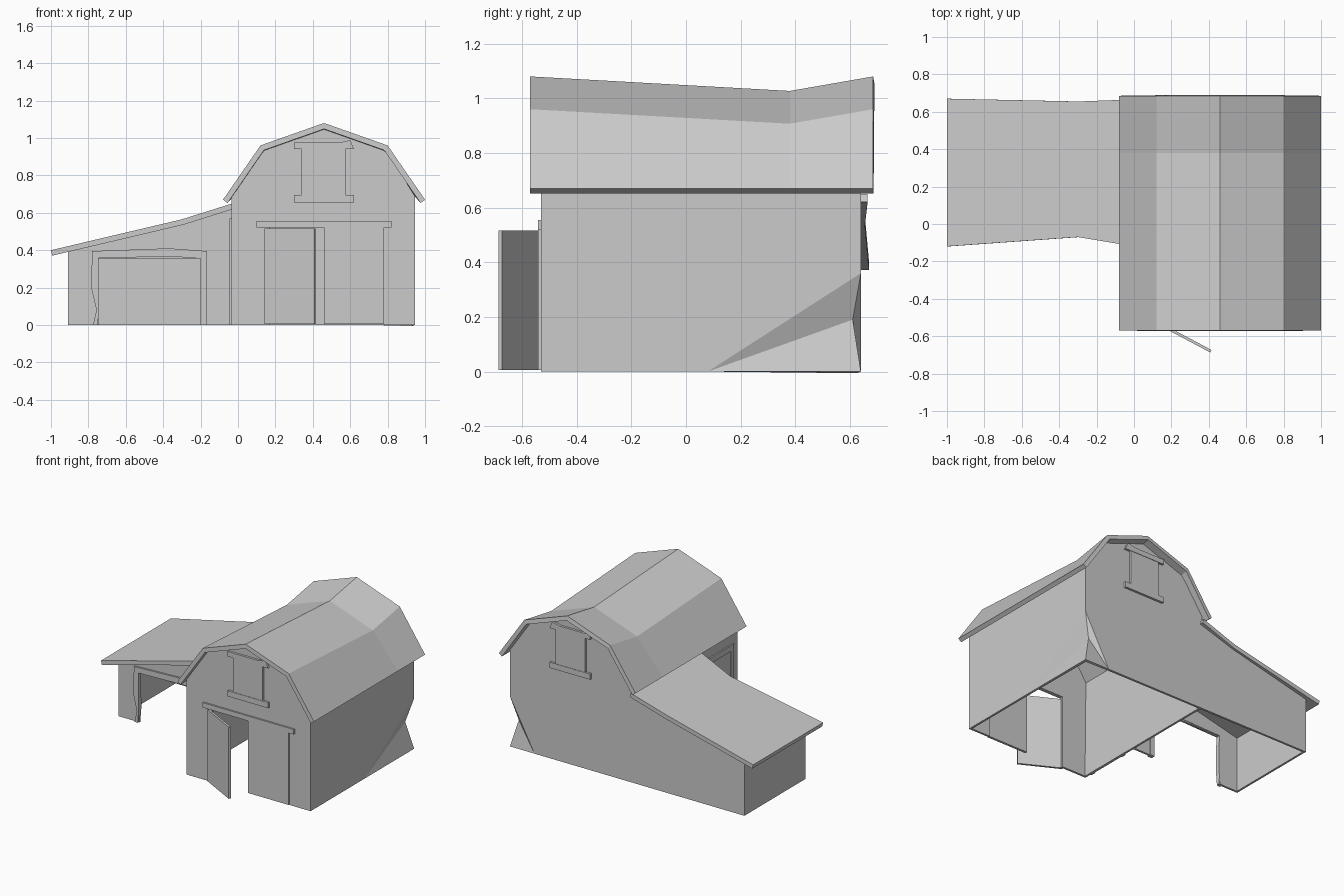
import bpy, bmesh, math
from mathutils import Vector, Matrix

cube = bpy.data.objects.get("Cube")
if cube:
    bpy.data.objects.remove(cube, do_unlink=True)

GREY = (0.6, 0.6, 0.6, 1)
mat = bpy.data.materials.new("plain grey")
mat.use_nodes = True
mat.diffuse_color = GREY
mat.node_tree.nodes["Principled BSDF"].inputs["Base Color"].default_value = GREY


def finish(name, bm, thickness=0):
    mesh = bpy.data.meshes.new(name)
    bm.to_mesh(mesh)
    bm.free()
    mesh.materials.append(mat)
    obj = bpy.data.objects.new(name, mesh)
    bpy.context.collection.objects.link(obj)
    if thickness:
        mod = obj.modifiers.new("thickness", 'SOLIDIFY')
        mod.thickness = thickness
        mod.offset = -1
        mod.use_even_offset = True
    return obj


def shell(name, faces, centre, thickness):
    """Joined polygons facing away from centre, thickened inwards."""
    bm = bmesh.new()
    for pts in faces:
        bm.faces.new([bm.verts.new(p) for p in pts])
    bmesh.ops.remove_doubles(bm, verts=bm.verts, dist=0.0005)
    bm.normal_update()
    for f in bm.faces:
        if f.normal.dot(f.calc_center_median() - Vector(centre)) < 0:
            f.normal_flip()
    return finish(name, bm, thickness)


def box(name, x, y, z):
    bm = bmesh.new()
    bmesh.ops.create_cube(bm, size=1)
    for v in bm.verts:
        for i, (lo, hi) in enumerate((x, y, z)):
            v.co[i] = lo if v.co[i] < 0 else hi
    return finish(name, bm)


def plate(name, outline, place, depth):
    """Flat outline placed in space, extruded along depth."""
    bm = bmesh.new()
    face = bm.faces.new([bm.verts.new(place(a, b)) for a, b in outline])
    new = bmesh.ops.extrude_face_region(bm, geom=[face])["geom"]
    bmesh.ops.translate(bm, vec=depth, verts=[g for g in new if isinstance(g, bmesh.types.BMVert)])
    bmesh.ops.recalc_face_normals(bm, faces=bm.faces)
    return finish(name, bm)


def strips(rows):
    """Quads between neighbouring rows of points."""
    return [(r[i], r[i + 1], s[i + 1], s[i])
            for r, s in zip(rows, rows[1:]) for i in range(len(r) - 1)]


# Barn walls, with a dented rear corner
L, R, F, B = -0.035, 0.945, -0.53, 0.64
TOP = 0.69
gable = [(R, TOP), (0.785, 0.945), (0.457, 1.06), (0.135, 0.945), (L, TOP)]
dent, corner, high = (0.895, 0.61, 0.19), (R, B, 0), (R, B, 0.36)
side_foot, back_foot = (R, 0.08, 0), (0.75, B, 0)
doorway = [(0.17, 0), (0.17, 0.52), (0.78, 0.52), (0.78, 0)]
front = [(L, 0)] + doorway + [(R, 0)] + gable
shell("barn_walls", [
    [(x, F, z) for x, z in front],
    [(L, F, 0), (L, B, 0), (L, B, TOP), (L, F, TOP)],
    [(R, F, 0), side_foot, high, (R, B, TOP), (R, F, TOP)],
    [(L, B, 0), back_foot, high] + [(x, B, z) for x, z in gable],
    [side_foot, dent, high], [side_foot, corner, dent],
    [back_foot, dent, high], [back_foot, corner, dent],
], (0.455, 0.05, 0.35), 0.015)

# Gambrel roof with a sagging ridge
section = [(-0.08, 0.67, 0), (0.12, 0.96, 1), (0.46, 1.08, 1), (0.8, 0.96, 1), (1.0, 0.67, 0)]
rows = [[(x, y, z - sag * k) for x, z, k in section]
        for y, sag in ((-0.57, 0), (0.38, 0.053), (0.685, 0))]
shell("barn_roof", strips(rows), (0.46, 0.05, 0.3), 0.03)

# Lean-to walls with an open front
SL, SF = -0.91, -0.05
slope = [(L, 0.63), (-0.3, 0.545), (SL, 0.4)]
opening = [(-0.745, 0), (-0.745, 0.355), (-0.2, 0.355), (-0.2, 0)]
shell("shed_walls", [
    [(x, SF, z) for x, z in [(SL, 0)] + opening + [(L, 0)] + slope],
    [(x, B, z) for x, z in [(SL, 0), (L, 0)] + slope],
    [(SL, SF, 0), (SL, B, 0), (SL, B, 0.4), (SL, SF, 0.4)],
], (-0.45, 0.3, 0.2), 0.015)

# Lean-to roof with uneven eaves
rows = [[(x, y0, z), (x, y1, z)] for x, z, y0, y1 in (
    (-1.0, 0.4, -0.12, 0.67), (-0.3, 0.565, -0.07, 0.655), (-0.03, 0.65, -0.115, 0.665))]
shell("shed_roof", strips(rows), (-0.5, 0.3, -2), 0.03)

# Crooked trim around the lean-to opening
trim = [(-0.775, 0), (-0.757, 0.08), (-0.785, 0.2), (-0.78, 0.395), (-0.37, 0.41), (-0.165, 0.395),
        (-0.165, 0), (-0.2, 0), (-0.2, 0.355), (-0.36, 0.367), (-0.745, 0.357), (-0.742, 0.1), (-0.75, 0)]
plate("shed_trim", trim, lambda a, b: (a, SF - 0.012, b), (0, 0.03, 0))

# Front doors: one closed, one swung open, under a lintel
box("closed_door", (0.46, 0.78), (-0.542, -0.525), (0.005, 0.52))
door = box("open_door", (0, 0.3), (-0.015, 0), (0.005, 0.517))
door.matrix_world = Matrix.Translation((0.15, -0.533, 0)) @ Matrix.Rotation(math.radians(-28), 4, 'Z')
box("door_lintel", (0.1, 0.82), (-0.542, -0.525), (0.52, 0.555))

# Loft shutters with crooked boards on both gables
upper = [(0.3, 0.94), (0.3, 0.975), (0.54, 0.975), (0.6, 0.988), (0.62, 0.94)]
for label, y, out in (("front", F, -1), ("back", B, 1)):
    box(label + "_shutter", (0.34, 0.575), sorted((y, y + out * 0.013)), (0.695, 0.94))
    box(label + "_sill", (0.3, 0.62), sorted((y, y + out * 0.016)), (0.655, 0.695))
    plate(label + "_top_board", upper, lambda a, b, y=y: (a, y, b), (0, out * 0.016, 0))

# Side door and its trim beside the lean-to
side_trim = [(-0.48, 0), (-0.48, 0.57), (-0.14, 0.57), (-0.14, 0),
             (-0.175, 0), (-0.175, 0.53), (-0.445, 0.53), (-0.445, 0)]
plate("side_door_trim", side_trim, lambda a, b: (L, a, b), (-0.01, 0, 0))
box("side_door", (L - 0.004, L), (-0.445, -0.175), (0, 0.53))
